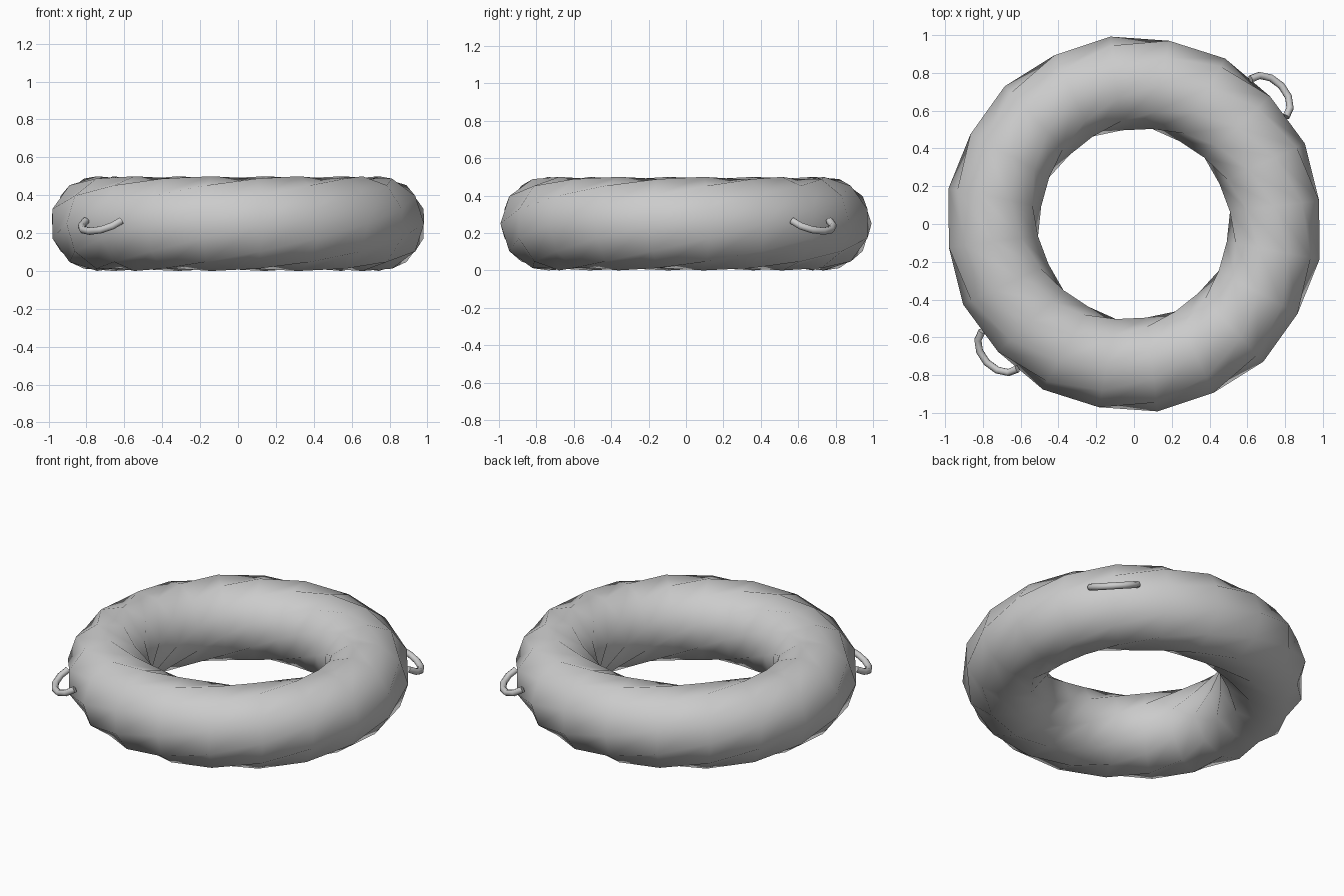
import bpy, bmesh, math
from mathutils import Vector

if "Cube" in bpy.data.objects:
    bpy.data.objects.remove(bpy.data.objects["Cube"])

R, r = 0.75, 0.25          # ring radius, tube radius
NM, NT = 20, 10            # segments around ring, sides of tube
START = math.radians(-10.8)


def finish(bm, name):
    bmesh.ops.recalc_face_normals(bm, faces=bm.faces)
    me = bpy.data.meshes.new(name)
    bm.to_mesh(me)
    bm.free()
    ob = bpy.data.objects.new(name, me)
    bpy.context.collection.objects.link(ob)
    for p in me.polygons:
        p.use_smooth = True
    return ob


# Inflatable ring: each section is turned half a side, so the facets spiral once around
bm = bmesh.new()
rings = []
for i in range(NM):
    a = START + 2 * math.pi * i / NM
    ring = []
    for j in range(NT):
        p = 2 * math.pi * (j + (i % 2) / 2) / NT
        d = R + r * math.cos(p)
        ring.append(bm.verts.new((d * math.cos(a), d * math.sin(a), r + r * math.sin(p))))
    rings.append(ring)
for i in range(NM):
    A, B = rings[i], rings[(i + 1) % NM]
    s = i % 2              # index shift that keeps the spiral continuous
    for j in range(NT):
        a0, a1 = A[j], A[(j + 1) % NT]
        b0, b1 = B[(j + s) % NT], B[(j + 1 + s) % NT]
        bm.faces.new((a0, b0, b1))
        bm.faces.new((a0, b1, a1))
finish(bm, "swim_ring")


# Bent grab handles on opposite sides, drooping a little outwards
def handle(name, angle, tube=0.02, sides=8, steps=6):
    out = Vector((math.cos(angle), math.sin(angle), 0))
    side = Vector((-out.y, out.x, 0))
    path = []
    for k in range(steps + 1):
        t = math.pi * k / steps
        path.append(side * 0.137 * math.cos(t) + out * (0.975 + 0.095 * math.sin(t))
                    + Vector((0, 0, 0.265 - 0.055 * math.sin(t))))
    normal = (path[0] - path[steps // 2]).cross(path[-1] - path[steps // 2]).normalized()
    bm = bmesh.new()
    loops = []
    for k, c in enumerate(path):
        tan = (path[min(k + 1, steps)] - path[max(k - 1, 0)]).normalized()
        across = tan.cross(normal)
        loops.append([bm.verts.new(c + tube * (across * math.cos(q) + normal * math.sin(q)))
                      for q in (2 * math.pi * m / sides for m in range(sides))])
    for A, B in zip(loops, loops[1:]):
        for m in range(sides):
            n = (m + 1) % sides
            bm.faces.new((A[m], A[n], B[n], B[m]))
    bm.faces.new(loops[0])
    bm.faces.new(loops[-1])
    ob = finish(bm, name)
    for p in ob.data.polygons:
        p.use_smooth = len(p.vertices) == 4


handle("handle_back_right", math.radians(43.2))
handle("handle_front_left", math.radians(223.2))
